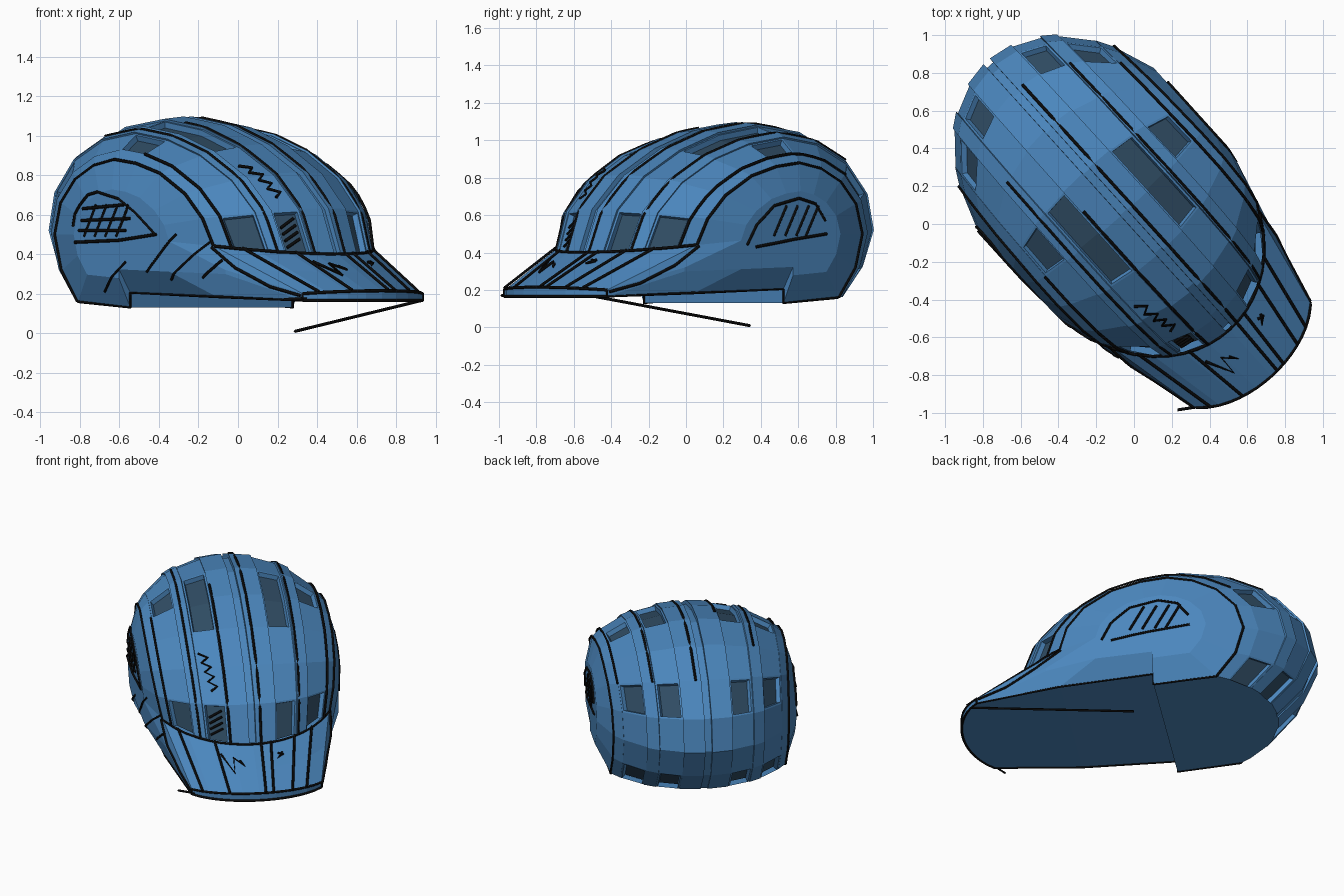
import bpy, bmesh, math
from mathutils import Vector, Matrix
from mathutils.bvhtree import BVHTree

if "Cube" in bpy.data.objects:
    bpy.data.objects.remove(bpy.data.objects["Cube"])

# Local frame: u = forward, v = across, z = up; turned diagonally at the end
TURN = Matrix.Rotation(math.atan2(-0.741, 0.671), 4, 'Z')
MID = Vector((-0.2, 0, 0.4))
SWEEP = math.radians(59)

# Centre profile (u, z) and side-panel arc (u, z, v), front to back
CENTRE = [(.745, .40), (.65, .63), (.46, .81), (.2, .95), (-.08, 1.045), (-.38, 1.09),
          (-.68, 1.05), (-.94, .93), (-1.11, .74), (-1.155, .53), (-1.07, .33), (-.91, .165)]
SIDE = [(.40, .44, .525), (.35, .58, .555), (.24, .705, .575), (.06, .81, .585),
        (-.12, .86, .585), (-.29, .88, .58), (-.45, .85, .575), (-.6, .78, .565),
        (-.72, .66, .555), (-.77, .5, .55), (-.72, .32, .55), (-.6, .16, .55)]
# Lengthwise strips of one half: from, to, relief, is vented
STRIPS = [(.04, .28, .008, False), (.28, .54, -.004, True), (.54, .67, .008, False),
          (.67, .91, -.002, True), (.91, 1, .0, False)]


def material(name, rgb):
    m = bpy.data.materials.new(name)
    m.diffuse_color = (*rgb, 1)
    m.use_nodes = True
    m.node_tree.nodes["Principled BSDF"].inputs["Base Color"].default_value = m.diffuse_color
    return m


BLUE = material("shell_blue", (.07, .24, .51))
DARK = material("vent_dark", (.03, .075, .13))
BLACK = material("line_black", (.003, .003, .003))


def bend(s):
    # fraction of the way from centre profile to side arc
    return (1 - math.cos(math.asin(s * math.sin(SWEEP)))) / (1 - math.cos(SWEEP))


def dome(t, s, h=0):
    i = min(int(t), len(SIDE) - 2)
    f = t - i
    c = Vector(CENTRE[i]).lerp(Vector(CENTRE[i + 1]), f)
    e = Vector(SIDE[i]).lerp(Vector(SIDE[i + 1]), f)
    w = bend(s)
    p = Vector((c.x + (e.x - c.x) * w, e.z * s, c.y + (e.y - c.y) * w))
    return p + (p - MID).normalized() * h * (.3 if t > 9.5 else 1)


def brim_edge(s, z=None):
    w = bend(s)
    return Vector((1.085 - .145 * w, .41 * s, .215 - .015 * w if z is None else z))


surfaces = []


def finish(name, bm, vents=()):
    bmesh.ops.recalc_face_normals(bm, faces=bm.faces)
    if sum(f.normal.dot(f.calc_center_median() - MID) * f.calc_area() for f in bm.faces) < 0:
        bmesh.ops.reverse_faces(bm, faces=bm.faces)
    if vents:
        bmesh.ops.inset_region(bm, faces=vents, thickness=.012, use_even_offset=True)
        bmesh.ops.inset_region(bm, faces=vents, thickness=.004, depth=-.03, use_even_offset=True)
        for f in vents:
            f.material_index = 1
    surfaces.append(BVHTree.FromBMesh(bm))
    me = bpy.data.meshes.new(name)
    bm.to_mesh(me)
    bm.free()
    me.transform(TURN)
    me.materials.append(BLUE)
    me.materials.append(DARK)
    ob = bpy.data.objects.new(name, me)
    bpy.context.collection.objects.link(ob)
    return ob


def grid(bm, columns):
    vs = [[bm.verts.new(p) for p in c] for c in columns]
    return [[bm.faces.new((a[i], a[i + 1], b[i + 1], b[i])) for i in range(len(a) - 1)]
            for a, b in zip(vs, vs[1:])]


# Ribbed dome with recessed vents and a centre groove
strips = [(-b, -a, h, v) for a, b, h, v in reversed(STRIPS)] + [(-.04, .04, -.02, False)] + STRIPS
rows = range(len(SIDE))
bm = bmesh.new()
cols = []
for a, b, h, v in strips:
    cols += [[dome(t, a, h) for t in rows], [dome(t, b, h) for t in rows]]
faces = grid(bm, cols)
vents = [faces[2 * i][r] for i, st in enumerate(strips) if st[3]
         for r in ((0, 3, 4, 7, 10) if max(abs(st[0]), abs(st[1])) < .6 else (0, 4, 7, 10))]
finish("ribbed_dome", bm, vents)
rim = [c[-1] for c in cols]

# Bulged side panels, each running forward into the flank of the brim
for sign, name in ((-1, "side_panel_left"), (1, "side_panel_right")):
    bm = bmesh.new()
    ring = [Vector((u, sign * v, z)) for u, z, v in SIDE]
    ring += [Vector(p) for p in ((-.2, sign * .555, .13), (-.2, sign * .555, .205),
                                 (.4, sign * .51, .185), (.94, sign * .41, .165),
                                 (.94, sign * .41, .20))]
    inner = []
    for p in ring:
        u, z = -.2 + (p.x + .2) * .6, .5 + (p.z - .5) * .6
        inner.append(Vector((u, sign * (.632 - .28 * max(0, u - .1)), z)))
    a, b = [[bm.verts.new(p) for p in r] for r in (ring, inner)]
    for i in range(len(a)):
        j = (i + 1) % len(a)
        bm.faces.new((a[i], a[j], b[j], b[i]))
    bm.faces.new(b)
    finish(name, bm)

# Sloping brim with a thin front lip
bm = bmesh.new()
sv = [-1, -.75, -.5, -.25, 0, .25, .5, .75, 1]
grid(bm, [[dome(0, s), dome(0, s).lerp(brim_edge(s), .5), brim_edge(s),
           brim_edge(s, .165)] for s in sv])
finish("brim", bm)

# Stepped underside
bm = bmesh.new()
low = [bm.verts.new(p) for p in ((-.2, .555, .13), (-.2, -.555, .13))]
high = [bm.verts.new(p) for p in ((-.2, .555, .205), (-.2, -.555, .205))]
mid = [bm.verts.new(p) for p in ((.4, .51, .185), (.4, -.51, .185))]
bm.faces.new([bm.verts.new(p) for p in rim] + low)
bm.faces.new((low[0], low[1], high[1], high[0]))
bm.faces.new((high[0], high[1], mid[1], mid[0]))
bm.faces.new([mid[0], mid[1]] + [bm.verts.new(brim_edge(s, .165)) for s in sv])
finish("underside", bm)


# Black drawn lines, built as thin tubes
def strokes(name, lines, radius=.008):
    cu = bpy.data.curves.new(name, 'CURVE')
    cu.dimensions = '3D'
    cu.bevel_depth = radius
    cu.bevel_resolution = 0
    cu.use_fill_caps = True
    for pts in lines:
        sp = cu.splines.new('POLY')
        sp.points.add(len(pts) - 1)
        for q, p in zip(sp.points, pts):
            q.co = (*(TURN @ Vector(p)), 1)
    cu.materials.append(BLACK)
    bpy.context.collection.objects.link(bpy.data.objects.new(name, cu))


def on_side(sign, pts, steps=6):
    # drop a (u, z) path onto the side panel
    out = []
    for (u0, z0), (u1, z1) in zip(pts, pts[1:]):
        for k in range(steps + 1):
            f = k / steps
            o = Vector((u0 + (u1 - u0) * f, sign * 2, z0 + (z1 - z0) * f))
            hit = surfaces[1 if sign < 0 else 2].ray_cast(o, Vector((0, -sign, 0)))[0]
            if hit:
                out.append(hit + Vector((0, sign * .004, 0)))
    return out


def on_brim(f, s):
    return dome(0, s).lerp(brim_edge(s), f) + Vector((.004, 0, .006))


strokes("rib_lines", [[dome(t0 + (t1 - t0) * k / 16, s, .008) for k in range(17)]
                      for s, t0, t1 in ((-.91, 0, 4), (-.6, 0, 6), (-.26, 0, 4.5), (.1, 0, 7),
                                        (.56, 0, 7), (.91, 0, 7))])
strokes("brim_lines", [[on_brim(f, s) for f in (0, .5, 1)] for s in (-.85, -.45, .1, .22, .52, .75)])
strokes("brim_scribbles", [[on_brim(f, s) for f, s in ((.25, -.42), (.6, -.3), (.3, -.27),
                                                       (.45, -.15), (.35, -.2))],
                           [on_brim(f, s) for f, s in ((.25, .3), (.3, .37), (.35, .3), (.25, .36))]])
strokes("brim_outline", [[dome(0, s / 8, .008) for s in range(-8, 9)],
                         [brim_edge(s / 8) for s in range(-8, 9)],
                         [brim_edge(s / 8, .165) for s in range(-8, 9)]])
border = []
for sg in (-1, 1):
    border.append([(u, sg * (v + .004), z) for u, z, v in SIDE])
    border.append([(-.6, sg * .55, .16), (-.2, sg * .555, .13), (-.2, sg * .555, .205),
                   (.4, sg * .51, .185), (.94, sg * .41, .165), (.94, sg * .41, .20)])
    border.append(on_side(sg, [(.39, .435), (.55, .33), (.75, .235), (.93, .19)]))
strokes("panel_outlines", border)

# Hatched half-round grille on each side panel
for sg, name in ((-1, "grille_left"), (1, "grille_right")):
    lines = [[(-.55, .54), (-.54, .6), (-.5, .65), (-.44, .70), (-.36, .715), (-.2, .68),
              (-.08, .61), (.06, .5)], [(.07, .5), (-.2, .47), (-.53, .46)]]
    lines += [[(u, .49), (u - .09 * sg, .65)] for u in
              ((-.46, -.38, -.3, -.22) if sg < 0 else (-.29, -.22, -.14, -.06))]
    if sg < 0:
        lines += [[(-.48, .57), (-.12, .58)], [(-.47, .63), (-.16, .65)], [(-.5, .52), (-.15, .52)]]
    else:   # mirrored view: rounded towards the front, straight towards the back
        lines[0] = [(.12, .44), (.06, .55), (-.06, .65), (-.24, .69), (-.36, .66), (-.43, .57)]
        lines[1] = [(.06, .43), (-.2, .47), (-.44, .5)]
    strokes(name, [on_side(sg, l) for l in lines])
strokes("panel_slashes", [on_side(-1, l) for l in ([(-.35, .21), (-.15, .36)], [(.0, .31), (.2, .5)],
                                                   [(.15, .27), (.38, .46)], [(.35, .28), (.47, .37)])])

# Scribble on the dome and hatching on one front vent
strokes("dome_scribble", [[dome(2.4 - .13 * k, -.5 + .08 * (k % 2) + .01 * k, .008) for k in range(9)]])
strokes("vent_hatching", [[dome(t, -.49, -.02), dome(t + .22, -.34, -.02)] for t in (.12, .28, .44, .6)])

# Loose lines below the brim
strokes("loose_lines", [[(-.06, .443, .009), (.985, .36, .165)], [(.884, -.49, .17), (.95, -.39, .175)]])
